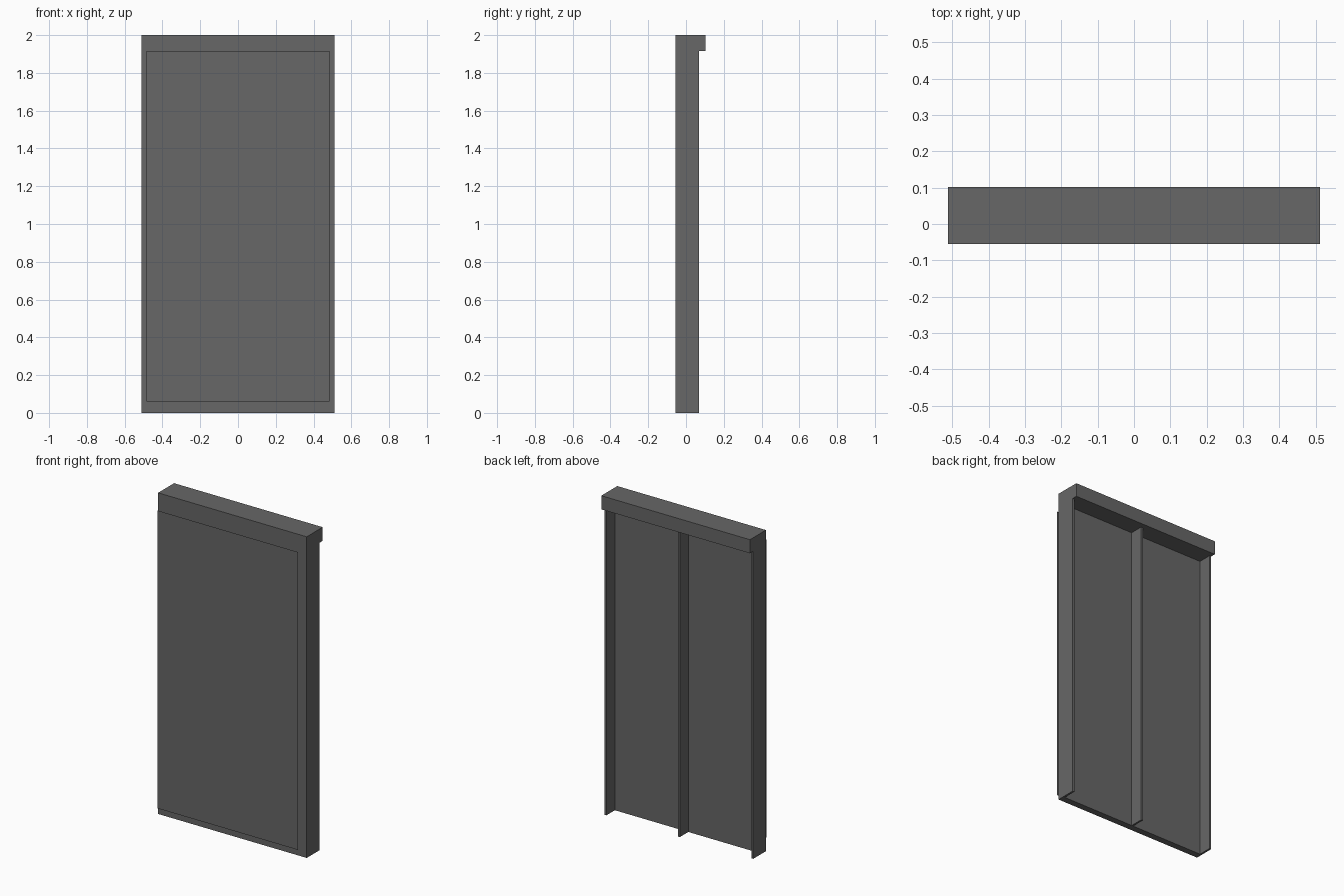
import bpy

if "Cube" in bpy.data.objects:
    bpy.data.objects.remove(bpy.data.objects["Cube"], do_unlink=True)

grey = bpy.data.materials.new("dark_grey")
grey.use_nodes = True
colour = (0.135, 0.135, 0.135, 1)
grey.diffuse_color = colour
grey.node_tree.nodes["Principled BSDF"].inputs["Base Color"].default_value = colour


def box(name, x, y, z):
    """Box from (min, max) ranges on each axis."""
    verts = [(a, b, c) for a in x for b in y for c in z]
    faces = [(0, 1, 3, 2), (4, 6, 7, 5), (0, 4, 5, 1),
             (2, 3, 7, 6), (0, 2, 6, 4), (1, 5, 7, 3)]
    return add(name, verts, faces)


def add(name, verts, faces):
    mesh = bpy.data.meshes.new(name)
    mesh.from_pydata(verts, [], faces)
    mesh.materials.append(grey)
    obj = bpy.data.objects.new(name, mesh)
    bpy.context.collection.objects.link(obj)
    return obj


W, FRONT, PANEL_BACK, FIN_BACK = 0.512, -0.055, -0.014, 0.07
HEAD_Z, SILL_Z, T = 1.915, 0.06, 0.012

# Overhanging header beam
box("header", (-W, W), (FRONT, 0.102), (HEAD_Z, 2.0))

# Side posts and the central rib behind the panel
for side, s in (("left", 1), ("right", -1)):
    box(side + "_post", sorted((s * (W - T), s * W)), (FRONT, FIN_BACK), (0, HEAD_Z))
box("centre_rib", (-T / 2, T / 2), (PANEL_BACK, FIN_BACK), (0, HEAD_Z))

# Backing panel and bottom rail
box("backing_panel", (-W + T, W - T), (FRONT, PANEL_BACK), (SILL_Z, HEAD_Z))
box("bottom_rail", (-W + T, W - T), (FRONT, PANEL_BACK), (0, SILL_Z))

# Thin sheet standing off the front
sx, sy = 0.485, -0.101
add("front_sheet",
    [(-sx, sy, SILL_Z), (sx, sy, SILL_Z), (sx, sy, HEAD_Z), (-sx, sy, HEAD_Z)],
    [(0, 1, 2, 3)])
